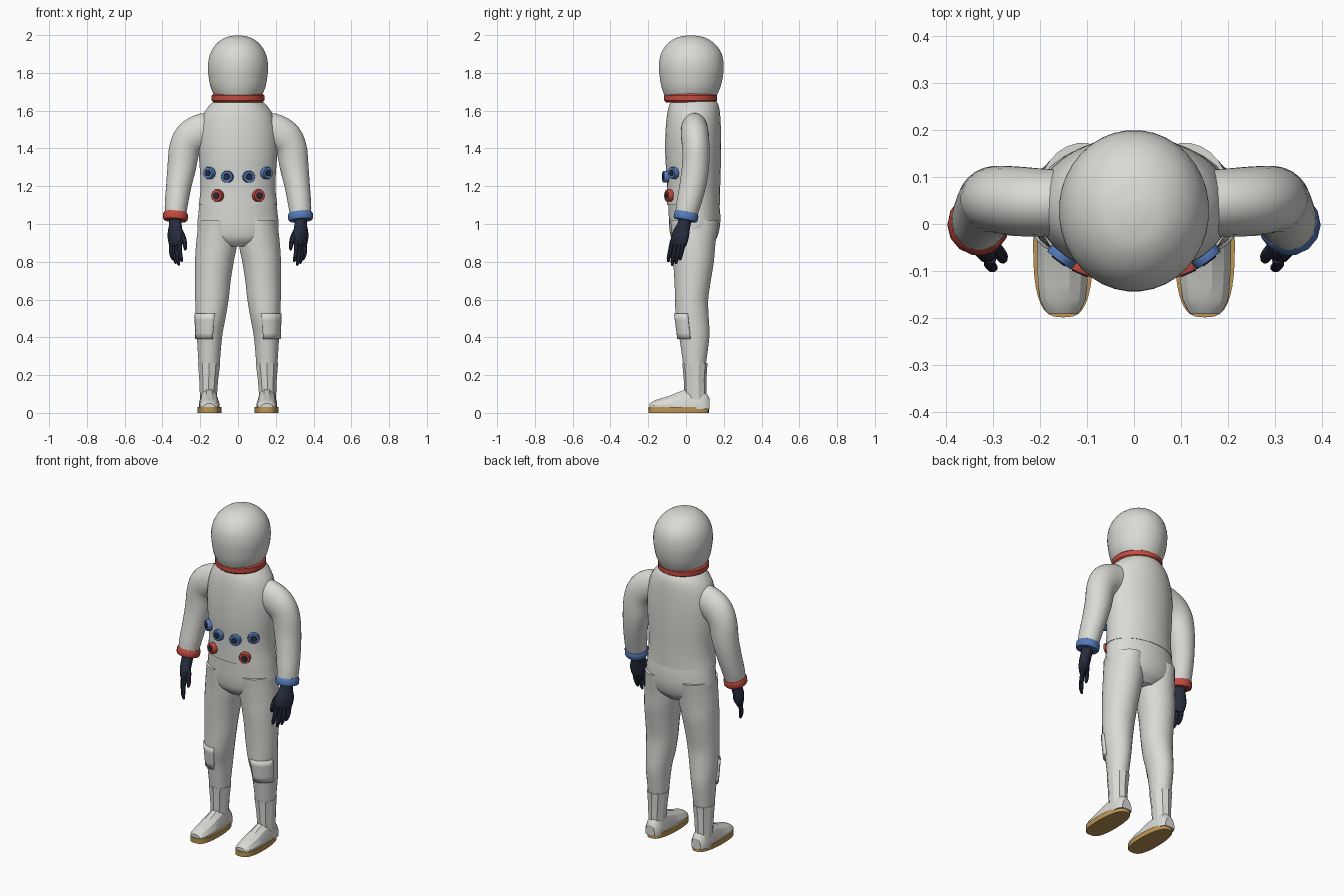
import bpy, bmesh, math
from mathutils import Vector

if "Cube" in bpy.data.objects:
    bpy.data.objects.remove(bpy.data.objects["Cube"], do_unlink=True)

X, Y, Z = Vector((1, 0, 0)), Vector((0, 1, 0)), Vector((0, 0, 1))


def material(name, rgb):
    m = bpy.data.materials.new(name)
    m.use_nodes = True
    m.diffuse_color = (*rgb, 1)
    m.node_tree.nodes["Principled BSDF"].inputs["Base Color"].default_value = (*rgb, 1)
    return m


SUIT = material("suit white", (0.70, 0.70, 0.67))
RED = material("ring red", (0.55, 0.07, 0.05))
BLUE = material("ring blue", (0.09, 0.2, 0.5))
NAVY = material("glove navy", (0.02, 0.026, 0.048))
TAN = material("sole tan", (0.5, 0.3, 0.09))


def finish(name, bm, mats, side=1, angle=40):
    for v in bm.verts:
        v.co.x *= side
    bmesh.ops.recalc_face_normals(bm, faces=bm.faces)
    me = bpy.data.meshes.new(name)
    bm.to_mesh(me)
    bm.free()
    for m in mats:
        me.materials.append(m)
    me.shade_smooth()
    me.set_sharp_from_angle(angle=math.radians(angle))
    ob = bpy.data.objects.new(name, me)
    bpy.context.collection.objects.link(ob)
    return ob


def spline(rows, sub):
    """Catmull-Rom through rows of numbers."""
    out = []
    for i in range(len(rows) - 1):
        a, b, c, d = (rows[max(0, min(len(rows) - 1, i + k))] for k in (-1, 0, 1, 2))
        for s in range(sub):
            t = s / sub
            out.append([q + 0.5 * t * (r - p + t * (2*p - 5*q + 4*r - e + t * (3*(q - r) + e - p)))
                        for p, q, r, e in zip(a, b, c, d)])
    return out + [list(rows[-1])]


def loft(name, rows, mat, ref=X, axis=None, segs=28, sub=4, side=1, angle=40, floor=None):
    """Skin of ellipses; a row is x, y, z, radius along ref, other radius."""
    rows = spline(rows, sub)
    pts = [Vector(r[:3]) for r in rows]
    bm, rings = bmesh.new(), []
    for i, r in enumerate(rows):
        t = axis or (pts[min(i + 1, len(pts) - 1)] - pts[max(i - 1, 0)]).normalized()
        u = (ref - t * ref.dot(t)).normalized()
        v = t.cross(u)
        ring = []
        for k in range(segs):
            a = math.tau * (k + 0.5) / segs
            p = pts[i] + u * (r[3] * math.cos(a)) + v * (r[4] * math.sin(a))
            if floor is not None:
                p.z = max(p.z, floor)
            ring.append(bm.verts.new(p))
        rings.append(ring)
    for a, b in zip(rings, rings[1:]):
        for k in range(segs):
            n = (k + 1) % segs
            bm.faces.new((a[k], a[n], b[n], b[k]))
    bm.faces.new(rings[0])
    bm.faces.new(rings[-1])
    return finish(name, bm, [mat], side, angle)


def band(name, centre, axis, ru, rv, half, mat, ref=X, segs=28, side=1):
    """Chamfered ring band."""
    rows = [[*(Vector(centre) + axis * (half * h)), ru * f, rv * f]
            for h, f in ((-1, .93), (-.6, 1), (.6, 1), (1, .93))]
    return loft(name, rows, mat, ref, axis, segs, 1, side, 35)


# Helmet and neck ring
loft("helmet", [(0, .024, 1.66, .115, .13), (0, .026, 1.72, .144, .155), (0, .028, 1.78, .156, .168),
                (0, .028, 1.84, .16, .172), (0, .028, 1.9, .148, .162), (0, .027, 1.95, .118, .13),
                (0, .026, 1.985, .072, .08), (0, .026, 1.998, .02, .022)], SUIT, axis=Z, segs=36)
band("neck_ring", (0, .025, 1.667), Z, .14, .141, .023, RED, segs=32)

# Jacket and hips
loft("torso", [(0, .04, 1.66, .115, .115), (0, .042, 1.625, .155, .132), (0, .04, 1.57, .188, .142),
               (0, .038, 1.47, .208, .148), (0, .038, 1.35, .207, .148), (0, .04, 1.25, .2, .143),
               (0, .04, 1.17, .2, .141), (0, .04, 1.1, .209, .14)], SUIT, axis=Z, segs=36)
loft("hips", [(0, .04, 1.13, .202, .134), (0, .045, 1.05, .211, .137), (0, .045, .98, .215, .134),
              (0, .042, .92, .185, .118), (0, .04, .88, .09, .08)], SUIT, axis=Z, segs=36)

# Chest connectors, sitting on the curve of the jacket
for label, px, pz, mat in (("outer_blue", .145, 1.27, BLUE), ("inner_blue", .055, 1.25, BLUE),
                           ("lower_red", .105, 1.15, RED)):
    for side, tag in ((1, "left"), (-1, "right")):
        py = .04 - .142 * math.sqrt(1 - (px / .2) ** 2)
        out = Vector((px / .04, (py - .04) / .02, 0)).normalized()
        base = Vector((px, py, pz))
        band(f"{tag}_{label}_connector", base + out * .008, out, .033, .033, .017, mat, Z, 10, side)
        band(f"{tag}_{label}_socket", base + out * .025, out, .018, .018, .003, NAVY, Z, 10, side)

for side, tag in ((1, "left"), (-1, "right")):
    # Legs
    loft(f"{tag}_leg", [(.11, .045, 1.02, .098, .128), (.113, .042, .9, .109, .115),
                        (.125, .04, .8, .103, .108), (.133, .035, .7, .095, .097),
                        (.138, .03, .6, .089, .088), (.145, .033, .5, .079, .088),
                        (.151, .044, .4, .067, .08), (.153, .045, .24, .055, .058)],
         SUIT, axis=Z, side=side)

    # Curved knee pocket
    bm = bmesh.new()
    grid = []
    for i in range(5):
        t = i / 4
        row = []
        for k in range(10):
            a = math.radians(-103 + 88 * k / 9)
            row.append(bm.verts.new((.151 - .008 * t + (.078 + .013 * t) * math.cos(a),
                                     .044 - .012 * t + (.09 + .006 * t) * math.sin(a), .39 + .135 * t)))
        grid.append(row)
    for a, b in zip(grid, grid[1:]):
        for k in range(9):
            bm.faces.new((a[k], a[k + 1], b[k + 1], b[k]))
    pocket = finish(f"{tag}_knee_pocket", bm, [SUIT], side)
    solid = pocket.modifiers.new("thickness", "SOLIDIFY")
    solid.thickness = .016
    solid.offset = -1

    # Boots: faceted shaft, sloping foot, flat sole
    loft(f"{tag}_boot_shaft", [(.153, .047, .265, .062, .067), (.155, .048, .18, .053, .06),
                               (.157, .05, .07, .046, .058)], SUIT, axis=Z, segs=10, sub=1,
         side=side, angle=25)
    loft(f"{tag}_boot_foot", [(.152, -.192, .03, .032, .02), (.152, -.16, .03, .05, .04),
                              (.152, -.09, .03, .056, .062), (.153, -.01, .03, .055, .095),
                              (.154, .05, .03, .053, .105), (.154, .1, .03, .047, .085),
                              (.154, .124, .03, .032, .05)], SUIT, axis=Y, segs=12, sub=2,
         side=side, angle=25, floor=.02)
    bm = bmesh.new()
    outline = []
    for k in range(36):
        c, s = math.cos(math.tau * k / 36), math.sin(math.tau * k / 36)
        width = .064 if s < 0 else .064 - .01 * s
        outline.append(bm.verts.new((.151 + width * math.copysign(abs(c) ** .65, c),
                                     -.039 + .16 * math.copysign(abs(s) ** .75, s), 0)))
    face = bm.faces.new(outline)
    top = bmesh.ops.extrude_face_region(bm, geom=[face])["geom"]
    bmesh.ops.translate(bm, vec=Z * .03, verts=[g for g in top if isinstance(g, bmesh.types.BMVert)])
    finish(f"{tag}_sole", bm, [TAN], side)

    # Arms and wrist rings
    loft(f"{tag}_arm", [(.1, .045, 1.5, .07, .09), (.18, .045, 1.492, .072, .095),
                        (.245, .048, 1.46, .074, .092), (.282, .052, 1.4, .072, .083),
                        (.298, .05, 1.3, .072, .076), (.314, .035, 1.2, .07, .067),
                        (.327, .012, 1.1, .064, .061), (.331, 0, 1.045, .058, .056)],
         SUIT, ref=Y, side=side)
    down = Vector((.08, -.2, -1)).normalized()
    band(f"{tag}_wrist_ring", (.331, 0, 1.04), down, .066, .066, .021,
         BLUE if side > 0 else RED, Y, 14, side)

    # Gloves
    across = Vector((.6, .8, 0))
    loft(f"{tag}_palm", [(.331, 0, 1.04, .038, .036), (.332, -.01, 1.0, .036, .032),
                         (.333, -.026, .95, .052, .031), (.33, -.038, .905, .052, .026),
                         (.328, -.042, .885, .044, .018)], NAVY, ref=across, segs=14, sub=3, side=side)
    for n, finger in enumerate(("little", "ring", "middle", "index")):
        o = .038 - n * .026
        kx, ky = .33 + across.x * o, -.04 + across.y * o
        drop = (.085, .105, .115, .095)[n]
        loft(f"{tag}_{finger}_finger",
             [(kx, ky, .915, .013, .013), (kx + .002, ky - .012, .895 - drop * .4, .0125, .0125),
              (kx - .004, ky - .02, .895 - drop * .8, .011, .011),
              (kx - .01, ky - .022, .895 - drop, .006, .006)], NAVY, ref=Y, segs=8, sub=2, side=side)
    loft(f"{tag}_thumb", [(.312, -.03, .975, .016, .016), (.29, -.058, .93, .015, .015),
                          (.28, -.072, .885, .012, .012), (.279, -.078, .862, .006, .006)],
         NAVY, ref=Y, segs=8, sub=2, side=side)
